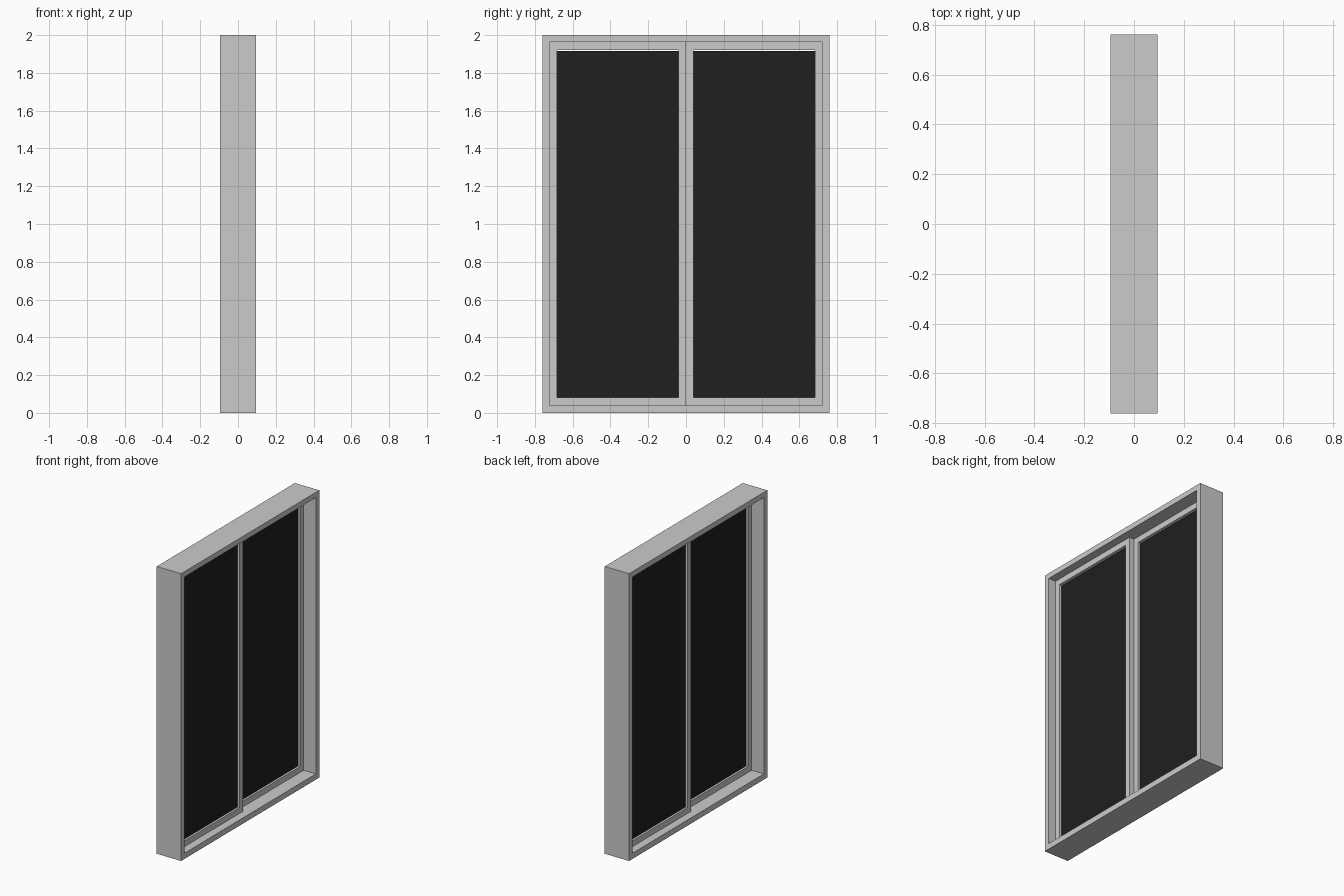
import bpy, bmesh

if "Cube" in bpy.data.objects:
    bpy.data.objects.remove(bpy.data.objects["Cube"])


def make_object(name, verts, faces):
    mesh = bpy.data.meshes.new(name)
    mesh.from_pydata(verts, [], faces)
    bm = bmesh.new()
    bm.from_mesh(mesh)
    bmesh.ops.recalc_face_normals(bm, faces=bm.faces)
    bm.to_mesh(mesh)
    bm.free()
    obj = bpy.data.objects.new(name, mesh)
    bpy.context.collection.objects.link(obj)
    return obj


def rect(x, y0, y1, z0, z1):
    return [(x, y0, z0), (x, y1, z0), (x, y1, z1), (x, y0, z1)]


def ring(name, x0, x1, outer, inner):
    """Rectangular frame in the YZ plane, given (y0, y1, z0, z1) bounds."""
    verts = rect(x0, *outer) + rect(x0, *inner) + rect(x1, *outer) + rect(x1, *inner)
    faces = []
    for i in range(4):
        j = (i + 1) % 4
        for a, b in ((0, 4), (4, 12), (12, 8), (8, 0)):
            faces.append((a + i, a + j, b + j, b + i))
    return make_object(name, verts, faces)


def panel(name, x0, x1, bounds):
    verts = rect(x0, *bounds) + rect(x1, *bounds)
    faces = [(0, 1, 2, 3), (4, 5, 6, 7)]
    faces += [(i, (i + 1) % 4, (i + 1) % 4 + 4, i + 4) for i in range(4)]
    return make_object(name, verts, faces)


glass_mat = bpy.data.materials.new("dark_glass")
glass_mat.diffuse_color = (0.014, 0.014, 0.014, 1)
glass_mat.use_nodes = True
glass_mat.node_tree.nodes["Principled BSDF"].inputs["Base Color"].default_value = glass_mat.diffuse_color

# Outer frame
ring("outer_frame", -0.094, 0.094, (-0.76, 0.76, 0, 2), (-0.722, 0.722, 0.04, 1.963))

# Two sliding sashes on neighbouring tracks, each with a thin pane
for name, side in (("left", -1), ("right", 1)):
    y0, y1 = sorted((0, side * 0.722))
    xc = -side * 0.019
    ring(name + "_sash", xc - 0.019, xc + 0.019,
         (y0, y1, 0.04, 1.963), (y0 + 0.04, y1 - 0.04, 0.081, 1.922))
    pane = panel(name + "_glass", xc - 0.004, xc + 0.004,
                 (y0 + 0.04, y1 - 0.04, 0.081, 1.915))
    pane.data.materials.append(glass_mat)
